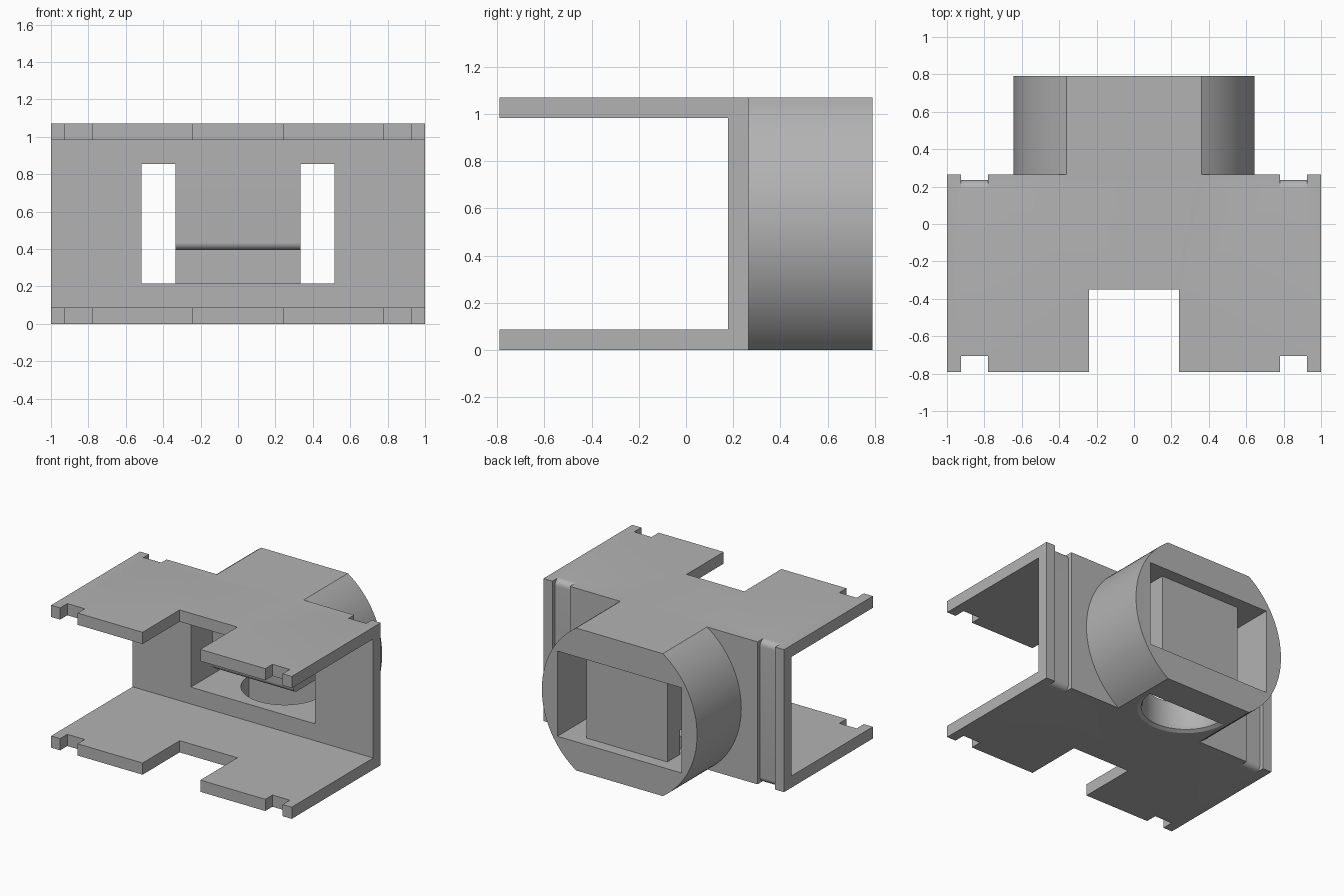
import bpy, bmesh, math
from mathutils import Vector

cube = bpy.data.objects.get("Cube")
if cube:
    bpy.data.objects.remove(cube, do_unlink=True)

grey = bpy.data.materials.new("plain_grey")
grey.use_nodes = True
COLOUR = (0.45, 0.45, 0.45, 1)
grey.diffuse_color = COLOUR
grey.node_tree.nodes["Principled BSDF"].inputs["Base Color"].default_value = COLOUR

H = 1.07            # overall height
T = 0.088           # sheet thickness
FRONT, BACK, REAR = -0.79, 0.265, 0.79
PLACE = {
    "x": lambda p, t: Vector((t, p[0], p[1])),
    "y": lambda p, t: Vector((p[0], t, p[1])),
    "z": lambda p, t: Vector((p[0], p[1], t)),
}


def arc(cx, cy, r, start, end, n):
    angles = [math.radians(start + (end - start) * i / n) for i in range(n + 1)]
    return [(cx + r * math.cos(a), cy + r * math.sin(a)) for a in angles]


def rect(a0, b0, a1, b1):
    return [(a0, b0), (a1, b0), (a1, b1), (a0, b1)]


def loft(name, layers, axis):
    """Solid through matching outlines, given as (outline, position) pairs."""
    bm = bmesh.new()
    rings = [[bm.verts.new(PLACE[axis](p, t)) for p in pts] for pts, t in layers]
    bm.faces.new(rings[0])
    bm.faces.new(rings[-1])
    for lo, hi in zip(rings, rings[1:]):
        for i in range(len(lo)):
            j = (i + 1) % len(lo)
            bm.faces.new((lo[i], lo[j], hi[j], hi[i]))
    bmesh.ops.recalc_face_normals(bm, faces=bm.faces)
    mesh = bpy.data.meshes.new(name)
    bm.to_mesh(mesh)
    bm.free()
    mesh.materials.append(grey)
    ob = bpy.data.objects.new(name, mesh)
    bpy.context.collection.objects.link(ob)
    return ob


def prism(name, pts, axis, a, b):
    return loft(name, [(pts, a), (pts, b)], axis)


def activate(ob):
    bpy.ops.object.select_all(action="DESELECT")
    ob.select_set(True)
    bpy.context.view_layer.objects.active = ob


def combine(body, other, operation):
    mod = body.modifiers.new("combine", "BOOLEAN")
    mod.operation = operation
    mod.solver = "EXACT"
    mod.object = other
    activate(body)
    bpy.ops.object.modifier_apply(modifier=mod.name)
    bpy.data.objects.remove(other, do_unlink=True)


# Channel of two plates joined by an upright wall
channel = [(FRONT, 0), (BACK, 0), (BACK, H), (FRONT, H), (FRONT, H - T),
           (BACK - T, H - T), (BACK - T, T), (FRONT, T)]
body = prism("bracket_body", channel, "x", -1, 1)

# Round drum behind the wall, trimmed flat at top and bottom
R = 0.645
flat = math.degrees(math.asin(H / 2 / R))
drum_outline = (arc(0, H / 2, R, -flat, flat, 32)
                + arc(0, H / 2, R, 180 - flat, 180 + flat, 32))
drum = prism("drum", drum_outline, "y", BACK - 0.04, REAR)
combine(body, drum, "UNION")

# Rectangular window through wall and drum
combine(body, prism("window_cut", rect(-0.515, 0.215, 0.515, 0.855), "y", 0.1, 1), "DIFFERENCE")

# Half round hole through the window floor, flared at its lower rim
half_hole = [(arc(0, 0.55, r, 180, 360, 32), z)
             for r, z in ((0.33, -0.02), (0.33, 0), (0.305, 0.015), (0.295, 0.04), (0.295, 0.3))]
combine(body, loft("hole_cut", half_hole, "z"), "DIFFERENCE")

# Slot in the open edge of both plates
combine(body, prism("slot_cut", rect(-0.24, -1, 0.24, -0.35), "z", -0.1, 1.2), "DIFFERENCE")

# Edge notches, and wall grooves with rounded ends, on both sides
r = 0.045
groove = ([(0.4, -0.05), (0.19, -0.05)] + arc(0.19, r, r, -90, 0, 8)
          + arc(0.19, H - r, r, 0, 90, 8) + [(0.19, H + 0.05), (0.4, H + 0.05)])
for side in (-1, 1):
    a, b = sorted((side * 0.78, side * 0.925))
    combine(body, prism("notch_cut", rect(a, -1, b, -0.705), "z", -0.1, 1.2), "DIFFERENCE")
    combine(body, prism("groove_cut", groove, "x", a, b), "DIFFERENCE")

# Block hanging in the window, undercut in front with a rounded lower lip
block_side = ([(0.70, 0.215), (0.70, 0.855), (BACK - T, 0.855)]
              + arc(BACK - T + 0.04, 0.435, 0.04, 180, 270, 8)
              + [(0.55, 0.395), (0.55, 0.215)])
block = prism("window_block", block_side, "x", -0.335, 0.335)

for ob in (body, block):
    activate(ob)
    bpy.ops.object.shade_smooth_by_angle(angle=math.radians(30))
